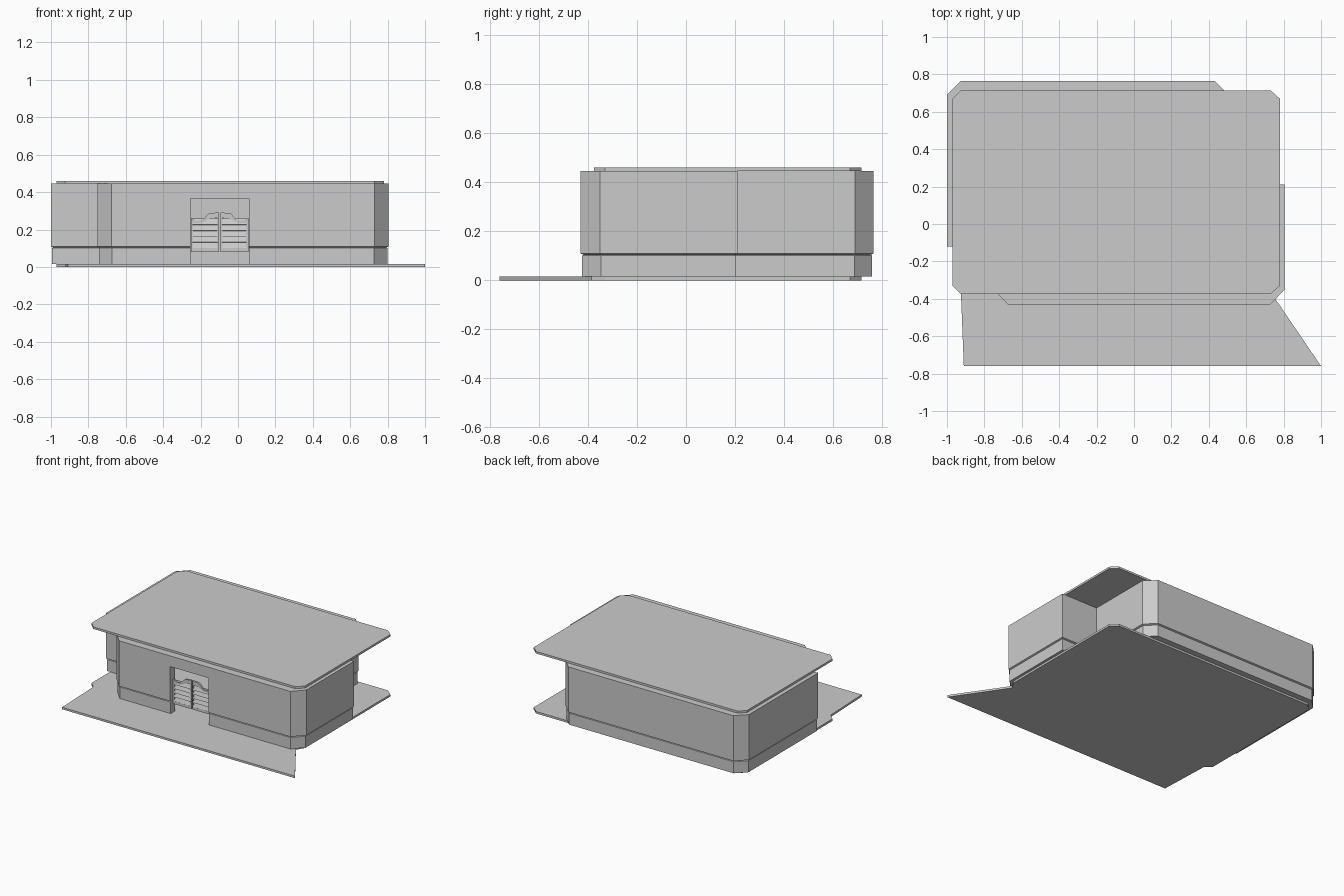
import bpy
import bmesh
import math
from mathutils import Matrix, Vector

cube = bpy.data.objects.get("Cube")
if cube:
    bpy.data.objects.remove(cube, do_unlink=True)

grey = bpy.data.materials.new("light_grey")
grey.use_nodes = True
grey.diffuse_color = (0.6, 0.6, 0.6, 1)
grey.node_tree.nodes["Principled BSDF"].inputs["Base Color"].default_value = (0.6, 0.6, 0.6, 1)


def add_object(name, bm):
    bmesh.ops.recalc_face_normals(bm, faces=bm.faces)
    mesh = bpy.data.meshes.new(name)
    bm.to_mesh(mesh)
    bm.free()
    mesh.materials.append(grey)
    obj = bpy.data.objects.new(name, mesh)
    bpy.context.collection.objects.link(obj)
    return obj


def prism(bm, points, offset):
    """Extrude a closed outline of 3D points along an offset."""
    face = bm.faces.new([bm.verts.new(p) for p in points])
    top = bmesh.ops.extrude_face_region(bm, geom=[face])["geom"]
    verts = [v for v in top if isinstance(v, bmesh.types.BMVert)]
    bmesh.ops.translate(bm, verts=verts, vec=offset)


def box(bm, low, high, tilt=0):
    low, high = Vector(low), Vector(high)
    matrix = (Matrix.Translation((low + high) / 2) @ Matrix.Rotation(tilt, 4, "X")
              @ Matrix.Diagonal((high - low).to_4d()))
    bmesh.ops.create_cube(bm, size=1, matrix=matrix)


def slab(name, outline, bottom, height):
    bm = bmesh.new()
    prism(bm, [(x, y, bottom) for x, y in outline], (0, 0, height))
    return add_object(name, bm)


def inset(outline, distance):
    """Mitred inset of a counter-clockwise outline."""
    result = []
    count = len(outline)
    for i, point in enumerate(outline):
        p = Vector(point)
        a = (p - Vector(outline[i - 1])).normalized()
        b = (Vector(outline[(i + 1) % count]) - p).normalized()
        na, nb = Vector((-a.y, a.x)), Vector((-b.y, b.x))
        result.append(p + (na + nb) * distance / (1 + na.dot(nb)))
    return result


# Floor with a flared front apron
back_edge = [(0.78, -0.33), (0.78, 0.67), (0.73, 0.715),
             (-0.925, 0.715), (-0.97, 0.67), (-0.97, -0.33)]
slab("floor", back_edge + [(-0.925, -0.375), (-0.91, -0.76), (1, -0.76), (0.745, -0.385)],
     0, 0.015)

# Roof slab with cut corners
slab("roof", back_edge + [(-0.925, -0.375), (0.73, -0.375)], 0.445, 0.015)

# Walls: a plinth and overhanging upper band swept round the notched plan
plan = [(0.73, -0.43), (0.805, -0.35), (0.805, 0.21), (0.505, 0.21),
        (0.505, 0.69), (0.43, 0.765), (-0.925, 0.765), (-1, 0.69),
        (-1, -0.12), (-0.75, -0.12), (-0.75, -0.35), (-0.675, -0.43)]
section = [(0.006, 0.015), (0.006, 0.1), (0.012, 0.104), (0, 0.109),
           (0, 0.445), (0.055, 0.445), (0.055, 0.015)]
bm = bmesh.new()
rings = [[bm.verts.new((p.x, p.y, z)) for p in inset(plan, d)] for d, z in section]
for r, ring in enumerate(rings):
    lower = rings[r - 1]
    for i in range(len(plan)):
        bm.faces.new((lower[i - 1], lower[i], ring[i], ring[i - 1]))
walls = add_object("walls", bm)

# Doorway cut through the front wall
bm = bmesh.new()
box(bm, (-0.255, -0.5, -0.05), (0.058, -0.3, 0.365))
cutter = add_object("doorway_cutter", bm)
cutter.hide_render = True
cut = walls.modifiers.new("doorway", "BOOLEAN")
cut.operation = "DIFFERENCE"
cut.solver = "EXACT"
cut.object = cutter
bpy.context.view_layer.objects.active = walls
bpy.ops.object.modifier_apply(modifier=cut.name)
bpy.data.objects.remove(cutter, do_unlink=True)

# Swinging louvred doors, mirrored about the doorway centre
front, back = -0.4, -0.386
for name, side in (("left_door", 1), ("right_door", -1)):
    bm = bmesh.new()
    # Stiles and bottom rail
    box(bm, (0.004, front, 0.08), (0.014, back, 0.265))
    box(bm, (0.142, front, 0.08), (0.154, back, 0.25))
    box(bm, (0.014, front, 0.08), (0.142, back, 0.1))
    # Shaped top rail
    curve = [(0.05 + 0.05 * t / 6, 0.268 + 0.02 * math.cos(math.pi * t / 6)) for t in range(7)]
    top = [(0.004, 0.291)] + curve + [(0.13, 0.249), (0.154, 0.262), (0.154, 0.235), (0.1, 0.235),
                                      (0.05, 0.258), (0.004, 0.262)]
    prism(bm, [(x, front, z) for x, z in top], (0, back - front, 0))
    # Tilted slats
    for k in range(5):
        z = 0.1 + k * 0.031
        box(bm, (0.012, -0.397, z), (0.144, -0.392, z + 0.034), math.radians(-20))
    bmesh.ops.transform(bm, verts=bm.verts,
                        matrix=Matrix.Translation((-0.098, 0, 0)) @ Matrix.Diagonal((side, 1, 1, 1)))
    add_object(name, bm)
